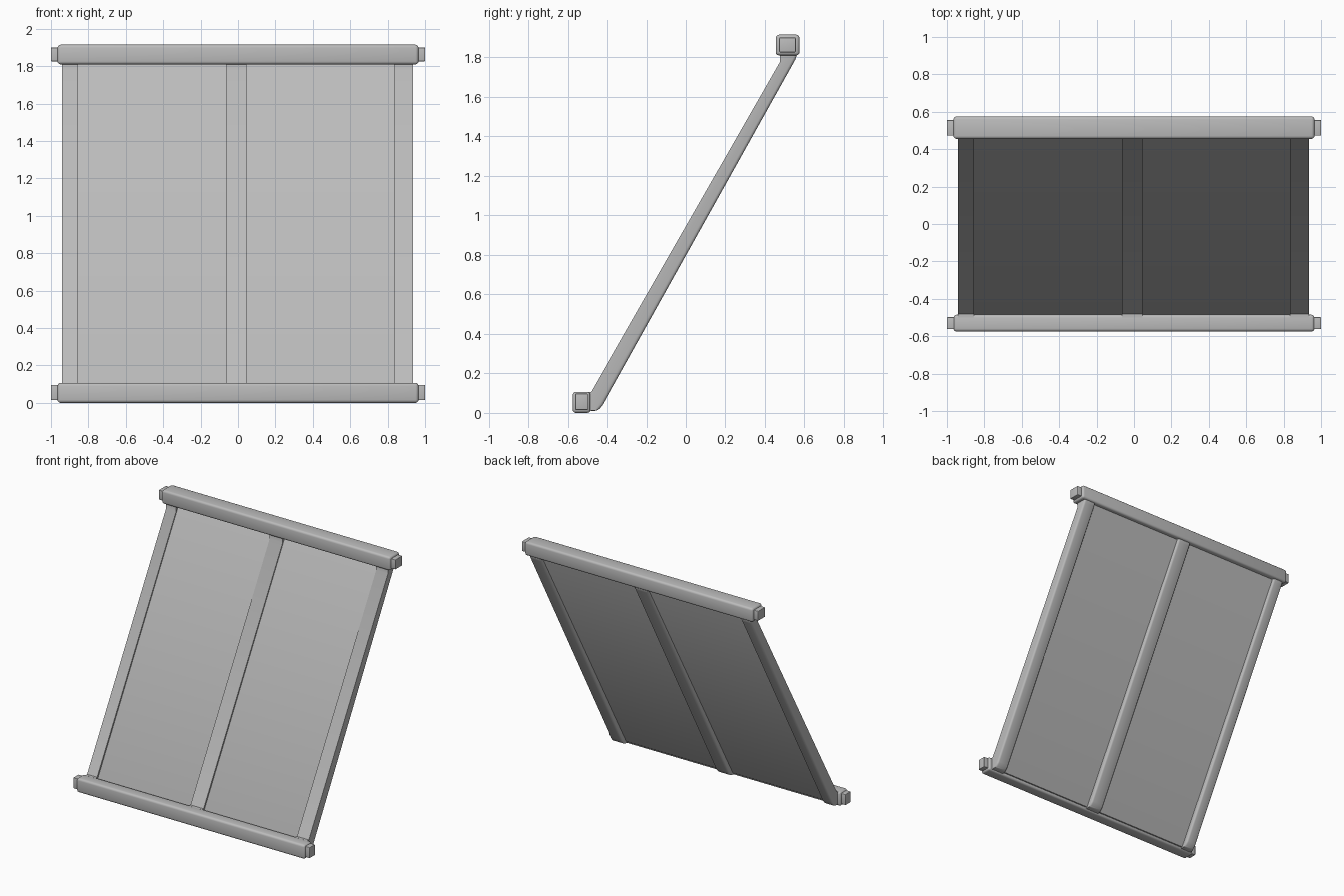
import bpy
import bmesh
from math import radians

cube = bpy.data.objects.get("Cube")
if cube:
    bpy.data.objects.remove(cube)

grey = bpy.data.materials.new("plain grey")
grey.use_nodes = True
COLOUR = (0.5, 0.5, 0.5, 1)
grey.diffuse_color = COLOUR
grey.node_tree.nodes["Principled BSDF"].inputs["Base Color"].default_value = COLOUR


def extrude_profile(name, profile, x0, x1, bevel=0.0, keep=lambda y, z: True):
    """Extrude a (y, z) outline along x and round the edges chosen by keep."""
    bm = bmesh.new()
    face = bm.faces.new([bm.verts.new((x0, y, z)) for y, z in profile])
    ext = bmesh.ops.extrude_face_region(bm, geom=[face])
    moved = [v for v in ext["geom"] if isinstance(v, bmesh.types.BMVert)]
    bmesh.ops.translate(bm, verts=moved, vec=(x1 - x0, 0, 0))
    bmesh.ops.recalc_face_normals(bm, faces=bm.faces[:])
    if bevel:
        edges = [e for e in bm.edges if all(keep(v.co.y, v.co.z) for v in e.verts)]
        bmesh.ops.bevel(bm, geom=edges, offset=bevel, segments=3, profile=0.5,
                        affect='EDGES', clamp_overlap=True)
    mesh = bpy.data.meshes.new(name)
    bm.to_mesh(mesh)
    bm.free()
    mesh.materials.append(grey)
    obj = bpy.data.objects.new(name, mesh)
    bpy.context.collection.objects.link(obj)
    bpy.ops.object.select_all(action='DESELECT')
    obj.select_set(True)
    bpy.context.view_layer.objects.active = obj
    bpy.ops.object.shade_smooth_by_angle(angle=radians(35))
    return obj


def rect(y0, y1, z0, z1):
    return [(y0, z0), (y1, z0), (y1, z1), (y0, z1)]


# Crossbars with a narrower peg at each end
for name, bar, peg in (
        ("bottom", (-0.575, -0.485, 0.0, 0.107), (-0.562, -0.498, 0.015, 0.097)),
        ("top", (0.455, 0.575, 1.81, 1.915), (0.472, 0.556, 1.826, 1.9))):
    extrude_profile(name + "_crossbar", rect(*bar), -0.965, 0.965, 0.016)
    for side, s in (("left", 1), ("right", -1)):
        extrude_profile(f"{name}_{side}_peg", rect(*peg), s * 0.94, s * 1.0, 0.004)

# Sloping rails, sharp in front and rounded behind
RAIL = [(-0.5, 0.01), (-0.45, 0.01), (-0.425, 0.035), (0.56, 1.8), (0.56, 1.83),
        (0.475, 1.83), (0.475, 1.775), (-0.48, 0.107), (-0.5, 0.107)]


def behind(y, z):
    return z < 0.88 + 1.76 * y and y > -0.47


for name, x0, x1 in (("right_rail", -0.94, -0.855),
                     ("middle_rail", -0.065, 0.045),
                     ("left_rail", 0.835, 0.935)):
    extrude_profile(name, RAIL, x0, x1, 0.014, behind)

# Thin panels set in between the rails
PANEL = [(-0.5, 0.02), (-0.475, 0.02), (0.54, 1.805), (0.54, 1.83),
         (0.515, 1.83), (-0.5, 0.045)]
for name, x0, x1 in (("right_panel", -0.86, -0.06), ("left_panel", 0.04, 0.84)):
    extrude_profile(name, PANEL, x0, x1)
